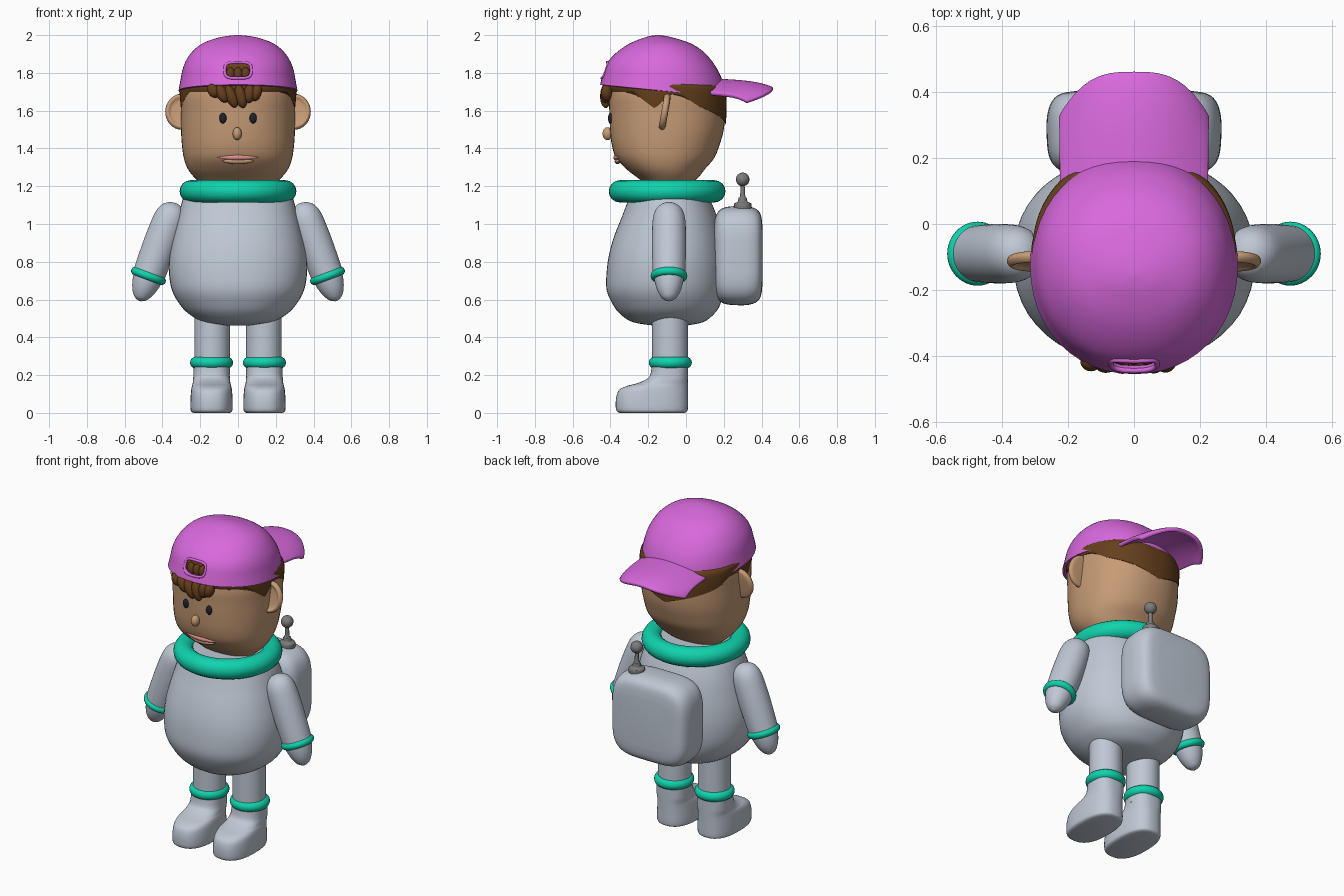
import bpy, bmesh
from math import sin, cos, pi, radians, atan2, degrees

if "Cube" in bpy.data.objects:
    bpy.data.objects.remove(bpy.data.objects["Cube"])


def material(name, rgb):
    m = bpy.data.materials.new(name)
    m.diffuse_color = (*rgb, 1)
    m.use_nodes = True
    m.node_tree.nodes["Principled BSDF"].inputs["Base Color"].default_value = m.diffuse_color
    return m


SUIT = material("suit_grey", (0.52, 0.58, 0.66))
GREEN = material("green", (0.005, 0.65, 0.42))
PINK = material("cap_pink", (0.69, 0.14, 0.72))
SKIN = material("skin", (0.57, 0.33, 0.18))
BROWN = material("hair_brown", (0.13, 0.05, 0.012))
DARK = material("eye_dark", (0.015, 0.015, 0.025))
LIP = material("lip", (0.7, 0.28, 0.25))
METAL = material("metal", (0.2, 0.2, 0.2))


def superellipse(t, n):
    c, s = cos(t), sin(t)
    return (abs(c) ** (2 / n) * (1 if c > 0 else -1), abs(s) ** (2 / n) * (1 if s > 0 else -1))


def mesh_object(name, bm, mat, loc=(0, 0, 0), rot=(0, 0, 0)):
    bmesh.ops.recalc_face_normals(bm, faces=bm.faces)
    me = bpy.data.meshes.new(name)
    bm.to_mesh(me)
    bm.free()
    ob = bpy.data.objects.new(name, me)
    ob.location, ob.rotation_euler = loc, rot
    me.materials.append(mat)
    bpy.context.collection.objects.link(ob)
    return ob


def smooth_rows(rows, steps):
    """Catmull-Rom interpolation through the section rows."""
    out, last = [], len(rows) - 1
    for i in range(last):
        p = [rows[max(0, min(last, i + k))] for k in (-1, 0, 1, 2)]
        for j in range(steps):
            t = j / steps
            out.append([0.5 * (2 * b + (c - a) * t + (2 * a - 5 * b + 4 * c - d) * t * t
                               + (3 * b - a - 3 * c + d) * t ** 3) for a, b, c, d in zip(*p)])
    return out + [list(rows[-1])]


def loft(name, rows, mat, n=2.0, x=0, loc=(0, 0, 0), rot=(0, 0, 0), seg=48, steps=4,
         open_start=False, warp=None):
    """Skin over superellipse sections, each (z, y_front, y_back, half_width)."""
    bm = bmesh.new()
    rings = []
    for z, y0, y1, rx in smooth_rows(rows, steps):
        ring = []
        for i in range(seg):
            c, s = superellipse(2 * pi * i / seg, n)
            co = (x + rx * c, (y0 + y1) / 2 + (y1 - y0) / 2 * s, z)
            ring.append(bm.verts.new(warp(co) if warp else co))
        rings.append(ring)
    for a, b in zip(rings, rings[1:]):
        for i in range(seg):
            j = (i + 1) % seg
            bm.faces.new((a[i], a[j], b[j], b[i]))
    if not open_start:
        bm.faces.new(rings[0])
    bm.faces.new(rings[-1])
    return mesh_object(name, bm, mat, loc, rot)


def ball(name, loc, size, mat, rot=(0, 0, 0)):
    bm = bmesh.new()
    bmesh.ops.create_uvsphere(bm, u_segments=24, v_segments=16, radius=1)
    bmesh.ops.scale(bm, vec=size, verts=bm.verts)
    return mesh_object(name, bm, mat, loc, rot)


def ring(name, loc, major, minor, mat, rot=(0, 0, 0)):
    bpy.ops.mesh.primitive_torus_add(major_radius=major, minor_radius=minor, location=loc,
                                     rotation=rot, major_segments=48, minor_segments=16)
    ob = bpy.context.object
    ob.name = name
    ob.data.materials.append(mat)


def tube(name, pts, radius, mat, cyclic=False):
    """pts are (x, y, z, radius factor)."""
    cu = bpy.data.curves.new(name, 'CURVE')
    cu.dimensions, cu.bevel_depth, cu.bevel_resolution, cu.use_fill_caps = '3D', radius, 4, True
    sp = cu.splines.new('POLY')
    sp.points.add(len(pts) - 1)
    for p, (x, y, z, r) in zip(sp.points, pts):
        p.co, p.radius = (x, y, z, 1), r
    sp.use_cyclic_u = cyclic
    cu.materials.append(mat)
    bpy.context.collection.objects.link(bpy.data.objects.new(name, cu))


def apply_modifiers(ob):
    bpy.context.view_layer.objects.active = ob
    for m in list(ob.modifiers):
        bpy.ops.object.modifier_apply(modifier=m.name)


# Torso and collar
loft("torso", [(.462, -.17, 0, .06), (.48, -.28, .09, .18), (.52, -.345, .145, .255),
               (.57, -.385, .18, .305), (.65, -.42, .2, .35), (.75, -.42, .205, .366),
               (.85, -.405, .2, .36), (.95, -.375, .185, .34), (1.05, -.335, .16, .315),
               (1.15, -.3, .12, .285), (1.2, -.3, .11, .24)], SUIT, n=2.2)
ring("collar", (0, -.1, 1.173), .25, .059, GREEN)

# Head
loft("head", [(1.19, -.19, 0, .17), (1.24, -.25, .06, .225), (1.29, -.315, .1, .265),
              (1.35, -.37, .15, .287), (1.42, -.393, .178, .297), (1.5, -.402, .2, .302),
              (1.6, -.406, .208, .303), (1.7, -.406, .205, .302), (1.8, -.37, .16, .26),
              (1.87, -.25, .05, .15)], SKIN, n=2.2)

# Limbs
EAR = [(-.018, .06), (-.014, .088), (0, .097), (.014, .09), (.018, .08), (.008, .062), (.005, .03)]
ARM = [(.086, .01), (.076, .04), (.05, .068), (0, .085), (-.1, .09), (-.22, .089), (-.33, .085)]
HAND = [(-.32, .08), (-.36, .075), (-.41, .06), (-.45, .036), (-.466, .008)]
for side, s in (("right", 1), ("left", -1)):
    shoulder, tilt = (.36 * s, -.09, 1.03), (0, radians(-20.5) * s, 0)
    loft(side + "_arm", [(z, -r, r, r) for z, r in ARM], SUIT, loc=shoulder, rot=tilt)
    loft(side + "_hand", [(z, -r, r, r) for z, r in HAND], SUIT, loc=shoulder, rot=tilt)
    ring(side + "_arm_cuff", (.474 * s, -.09, .725), .075, .022, GREEN, tilt)
    loft(side + "_leg", [(.2, -.18, .01, .094), (.52, -.18, .01, .094)], SUIT, x=.137 * s)
    ring(side + "_leg_cuff", (.14 * s, -.083, .266), .083, .031, GREEN)
    loft(side + "_boot", [(0, -.35, -.01, .095), (.008, -.366, .006, .108), (.03, -.372, .01, .112),
                          (.08, -.37, .01, .111), (.12, -.355, .01, .108), (.142, -.315, .01, .104),
                          (.155, -.265, .01, .1), (.175, -.215, .01, .098), (.2, -.19, .01, .096),
                          (.26, -.18, .01, .094)], SUIT, n=2.5, x=.14 * s)
    # Face pieces on each side
    loft(side + "_ear", [(z, -r, r, r * .92) for z, r in EAR], SKIN,
         loc=(.296 * s, -.112, 1.594), rot=(radians(80), 0, 0))
    ball(side + "_eye", (.08 * s, -.4, 1.56), (.019, .013, .028), DARK)
ball("nose", (-.004, -.415, 1.478), (.024, .027, .034), SKIN)

# Mouth and lower lip follow the curve of the face
for name, z, y, w, r, mat in (("mouth", 1.352, -.37, .115, .014, LIP),
                              ("lower_lip", 1.333, -.362, .09, .016, SKIN)):
    tube(name, [(w * k / 8, y + 1.2 * (w * k / 8) ** 2, z, 1.02 - (k / 8) ** 2)
                for k in range(-8, 9)], r, mat)

# Hair: a cap of hair whose lower edge depends on the angle round the head
EDGE = [(0, 1.7), (55, 1.7), (78, 1.61), (93, 1.69), (105, 1.68), (123, 1.62), (180, 1.52)]


def hairline(co):
    x, y, z = co
    a = degrees(atan2(abs(x), -(y + .1)))
    for (a0, z0), (a1, z1) in zip(EDGE, EDGE[1:]):
        if a <= a1 + .01:
            low = z0 + (z1 - z0) * (a - a0) / (a1 - a0)
            break
    return (x, y, low + (1.75 - low) * (z - 1.52) / .23) if z < 1.75 else co


loft("hair", [(1.52, -.409, .211, .306), (1.6, -.414, .214, .309), (1.7, -.414, .21, .307),
              (1.75, -.412, .18, .287), (1.82, -.395, .145, .27), (1.88, -.36, .09, .23),
              (1.93, -.28, .03, .16), (1.96, -.18, -.1, .03)], BROWN, n=2.2, seg=96, warp=hairline)
for i, (x, z, h, lean) in enumerate([(-.13, 1.705, .04, 30), (-.085, 1.69, .052, 28),
                                     (-.035, 1.675, .062, 22), (.015, 1.675, .062, 14),
                                     (.06, 1.69, .05, -5), (.095, 1.695, .045, -18)]):
    ball(f"fringe_tuft_{i + 1}", (x, -.425 + .5 * x * x, z), (.03, .03, h), BROWN,
         (0, radians(-lean), 0))
for i, x in enumerate((-.04, 0, .04)):
    ball(f"hair_tuft_{i + 1}", (x, -.405, 1.79), (.024, .022, .04), BROWN)

# Backwards cap: sloping shell with a front opening
cap = loft("cap", [(1.705, -.455, .205, .315), (1.76, -.442, .2, .305), (1.82, -.425, .175, .293),
                   (1.87, -.395, .14, .272), (1.92, -.345, .09, .235), (1.96, -.285, .02, .18),
                   (1.99, -.21, -.08, .09), (2, -.16, -.14, .01)], PINK, n=2.1, open_start=True,
           warp=lambda c: (c[0], c[1], c[2] - .33 * (c[1] + .12) * (2 - c[2])))
shell = cap.modifiers.new("shell", 'SOLIDIFY')
shell.thickness = .015
cutter = loft("opening_cutter", [(.36, 1.775, 1.852, .066), (.6, 1.775, 1.852, .066)], PINK, n=3.5,
              rot=(pi / 2, 0, 0))
cutter.hide_render = True
cut = cap.modifiers.new("opening", 'BOOLEAN')
cut.operation, cut.solver, cut.object = 'DIFFERENCE', 'EXACT', cutter
apply_modifiers(cap)
bpy.data.objects.remove(cutter)
frame = []
for i in range(32):
    c, s = superellipse(2 * pi * i / 32, 3.5)
    frame.append((.07 * c, -.43 + .015 * s + 1.6 * (.07 * c) ** 2, 1.814 + .042 * s, 1))
tube("cap_opening_rim", frame, .008, PINK, True)

# Brim: arched sheet with rounded corners
bm = bmesh.new()
NU, NV = 24, 12
grid = []
for j in range(NV + 1):
    v = j / NV
    grid.append([])
    for i in range(NU + 1):
        u = 2 * i / NU - 1
        grid[-1].append(bm.verts.new((.222 * u, .08 + .38 * v * (1 - .36 * abs(u) ** 3),
                                      1.762 - .02 * v - .03 * v ** 5 - .07 * u * u)))
for a, b in zip(grid, grid[1:]):
    for i in range(NU):
        bm.faces.new((a[i], a[i + 1], b[i + 1], b[i]))
brim = mesh_object("cap_brim", bm, PINK)
thick = brim.modifiers.new("thickness", 'SOLIDIFY')
thick.thickness, thick.offset = .024, 0
soft = brim.modifiers.new("soft_edge", 'BEVEL')
soft.width, soft.segments = .009, 3
apply_modifiers(brim)

# Backpack, lofted front to back, with antenna
loft("backpack", [(-y, .57 + d, 1.095 - d, .265 - d) for y, d in
                  ((.405, .11), (.397, .05), (.375, .018), (.33, .002), (.27, 0), (.21, .006),
                   (.175, .025), (.155, .06), (.15, .1))], SUIT, n=4, seg=64, rot=(pi / 2, 0, 0))
loft("antenna", [(z, .3 - r, .3 + r, r) for z, r in
                 ((1.07, .046), (1.105, .046), (1.112, .04), (1.118, .026), (1.138, .022),
                  (1.148, .014), (1.22, .01))], METAL, x=.13)
ball("antenna_tip", (.13, .3, 1.236), (.036, .036, .036), METAL)

# Smooth shading with sharp edges kept
bpy.ops.object.select_all(action='DESELECT')
for ob in bpy.data.objects:
    if ob.type == 'MESH':
        ob.select_set(True)
        bpy.context.view_layer.objects.active = ob
bpy.ops.object.shade_smooth_by_angle(angle=radians(40))
